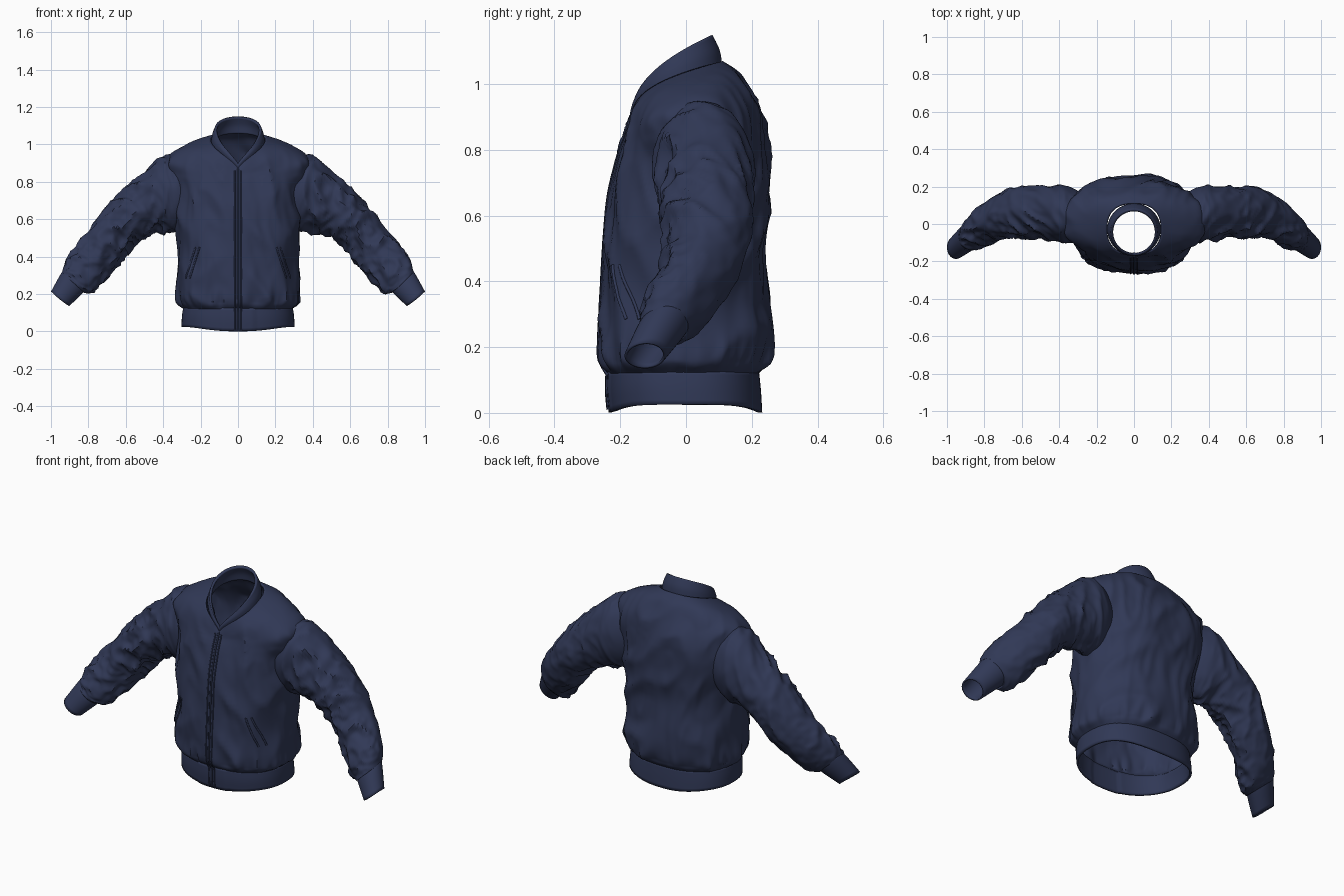
import bpy
import math
from mathutils import Vector, noise
from mathutils.bvhtree import BVHTree

cube = bpy.data.objects.get("Cube")
if cube:
    bpy.data.objects.remove(cube, do_unlink=True)


def material(name, rgb):
    m = bpy.data.materials.new(name)
    m.use_nodes = True
    m.diffuse_color = (*rgb, 1)
    bsdf = m.node_tree.nodes["Principled BSDF"]
    bsdf.inputs["Base Color"].default_value = (*rgb, 1)
    bsdf.inputs["Roughness"].default_value = 0.8
    return m


NAVY = material("navy_fabric", (0.03, 0.04, 0.093))
DARK = material("dark_navy_zip", (0.015, 0.02, 0.045))


def spline(rows, steps):
    """Smooth interpolation through rows of section parameters."""
    out = []
    for i in range(len(rows) - 1):
        a, b, c, d = (rows[max(0, min(len(rows) - 1, i + k))] for k in (-1, 0, 1, 2))
        for k in range(steps):
            t = k / steps
            out.append([q + 0.5 * t * (r - p + t * (2 * p - 5 * q + 4 * r - s
                        + t * (3 * (q - r) + s - p))) for p, q, r, s in zip(a, b, c, d)])
    return out + [list(rows[-1])]


def loft(name, rows, steps, segs, point, flip=False, thick=0.01):
    """Open tube of sections; point(row, s, angle) places each vertex."""
    rings = spline(rows, steps)
    last = len(rings) - 1
    verts = [point(r, i / last, math.tau * j / segs)
             for i, r in enumerate(rings) for j in range(segs)]
    faces = []
    for i in range(last):
        for j in range(segs):
            k = (j + 1) % segs
            f = [i * segs + j, i * segs + k, (i + 1) * segs + k, (i + 1) * segs + j]
            faces.append(f[::-1] if flip else f)
    me = bpy.data.meshes.new(name)
    me.from_pydata(verts, [], faces)
    me.materials.append(NAVY)
    ob = bpy.data.objects.new(name, me)
    bpy.context.collection.objects.link(ob)
    mod = ob.modifiers.new("cloth_thickness", 'SOLIDIFY')
    mod.thickness, mod.offset = thick, -1
    shaded.append(ob)
    return verts, faces


def ridge(x, y, z):
    """Crease noise, roughly between -0.5 and 0.5."""
    return 0.5 - min(1, 2.2 * abs(noise.noise(Vector((x, y, z)))))


def power(v, e):
    return math.copysign(abs(v) ** e, v)


def body_section(row, angle, p):
    hw, yf, yb, zf, zb, e = row
    c, s = math.cos(angle), math.sin(angle)
    y = (yf + yb) / 2 + (yb - yf) / 2 * power(s, 2 / p)
    t = max(0, (y - yf) / (yb - yf))
    return Vector((hw * power(c, 2 / p), y, zf + (zb - zf) * t ** e))


shaded = []

# Torso: half width, front y, back y, front z, back z, rise curve
torso_rows = [
    (.290, -.235, .222, .12, .12, .5),
    (.316, -.258, .250, .15, .15, .5),
    (.325, -.265, .262, .21, .21, .5),
    (.318, -.258, .256, .35, .35, .5),
    (.322, -.250, .247, .50, .50, .5),
    (.332, -.237, .250, .65, .65, .5),
    (.345, -.215, .252, .75, .78, .5),
    (.362, -.200, .240, .80, .87, .45),
    (.368, -.185, .207, .835, .955, .4),
    (.275, -.176, .165, .86, 1.03, .35),
    (.145, -.168, .112, .875, 1.07, .35)]


def torso_point(row, s, a):
    v = body_section(row, a, 2.4)
    fade = min(1, 9 * s, 5 * (1 - s)) * min(1, abs(v.x) / .08 + (v.y > 0) * .5)
    d = .020 * ridge(v.x * 5 + v.z * 3, v.y * 5, v.z * 2 - v.x * 2)
    d += .008 * ridge(v.x * 13, v.y * 9, v.z * 5 + v.x * 6)
    gather = math.exp(-((v.z - .16) / .05) ** 2)
    d += .016 * gather * noise.noise(Vector((math.cos(a) * 9, math.sin(a) * 9, v.z * 3)))
    d *= fade
    return v + Vector((math.cos(a) * d, math.sin(a) * d, 0))


torso = loft("torso", torso_rows, 7, 144, torso_point)


# Ribbed waistband with a raised front panel and dipping hem
def band_point(row, s, a):
    v = body_section(row, a, 2.4)
    v.z -= (1 - s) * .024 * abs(math.sin(a)) ** 4
    if abs(v.x) < .09 and v.y < 0:
        v.y -= .005
    return v


band = loft("waistband", [
    (.302, -.230, .232, .025, .025, .5),
    (.300, -.236, .228, .08, .08, .5),
    (.293, -.234, .222, .128, .128, .5)], 3, 144, band_point, thick=.012)

# Stand collar, high at the back and falling to a V at the front
loft("collar", [
    (.143, -.167, .110, .865, 1.06, .38),
    (.138, -.172, .102, .885, 1.105, .42),
    (.124, -.166, .080, .900, 1.150, .45)], 4, 72,
    lambda row, s, a: body_section(row, a, 2), thick=.014)

# Sleeves: top x, top z, bottom x, bottom z, centre y, half depth
sleeve_rows = [
    (.24, .90, .24, .60, .03, .11),
    (.34, .94, .31, .55, .045, .145),
    (.41, .93, .38, .53, .058, .148),
    (.54, .82, .45, .53, .065, .138),
    (.63, .74, .53, .485, .066, .134),
    (.71, .655, .59, .42, .064, .130),
    (.785, .555, .645, .35, .045, .120),
    (.86, .465, .71, .28, .005, .110),
    (.915, .385, .775, .215, -.038, .096),
    (.94, .315, .82, .205, -.068, .076)]
cuff_rows = [
    (.937, .325, .815, .22, -.062, .074),
    (.955, .295, .84, .195, -.08, .073),
    (1.0, .213, .903, .135, -.125, .062)]


def arm_point(side, wrinkled):
    def point(row, s, a):
        tx, tz, bx, bz, yc, yr = row
        c, sn = math.cos(a), math.sin(a)
        k = 1
        if wrinkled:
            # Folds run across the arm and are strongest at the front
            front = .45 + .55 * max(0, min(1, sn + .5 - .3 * c))
            fade = max(0, min(1, 5 * s - .4, 14 * (1 - s)))
            f = ridge(s * 8 + sn * .8, c * 1.1 + 4 * side, sn * 1.1)
            g = ridge(s * 17 - c, c * 1.8, sn * 1.8 + 7 * side)
            k = 1 + fade * front * (.20 * f + .09 * g)
        x = (tx + bx) / 2 + (tx - bx) / 2 * c * k
        z = (tz + bz) / 2 + (tz - bz) / 2 * c * k
        return Vector((side * x, yc - yr * sn * k, z))
    return point


for label, side in (("left", 1), ("right", -1)):
    loft(label + "_sleeve", sleeve_rows, 10, 64, arm_point(side, True), side < 0)
    loft(label + "_cuff", cuff_rows, 4, 40, arm_point(side, False), side < 0, .008)

# Trim is laid on the front surface of the torso and waistband
trees = [BVHTree.FromPolygons(v, f) for v, f in (torso, band)]


def trim(name, start, end, radius, mat, count=40):
    pts = []
    for i in range(count + 1):
        t = i / count
        x, z = (p + (q - p) * t for p, q in zip(start, end))
        hits = [tr.ray_cast(Vector((x, -1, z)), Vector((0, 1, 0)))[0] for tr in trees]
        hits = [h for h in hits if h]
        if hits:
            pts.append(min(hits, key=lambda h: h.y))
    cu = bpy.data.curves.new(name, 'CURVE')
    cu.dimensions = '3D'
    cu.bevel_depth, cu.bevel_resolution, cu.use_fill_caps = radius, 2, True
    sp = cu.splines.new('POLY')
    sp.points.add(len(pts) - 1)
    for p, q in zip(sp.points, pts):
        p.co = (*q, 1)
    cu.materials.append(mat)
    ob = bpy.data.objects.new(name, cu)
    bpy.context.collection.objects.link(ob)


trim("front_zip", (0, .01), (0, .87), .006, DARK)
for label, side in (("left", 1), ("right", -1)):
    trim(label + "_placket_seam", (.018 * side, .01), (.018 * side, .86), .004, NAVY)
    for k, dx in enumerate((0, .022)):
        trim(f"{label}_pocket_welt_{k + 1}", ((.205 + dx) * side, .45),
             ((.258 + dx) * side, .285), .005, NAVY, 16)

# Smooth shading with crisp creases
bpy.ops.object.select_all(action='DESELECT')
for ob in shaded:
    ob.select_set(True)
bpy.context.view_layer.objects.active = shaded[0]
bpy.ops.object.shade_smooth_by_angle(angle=math.radians(40))
